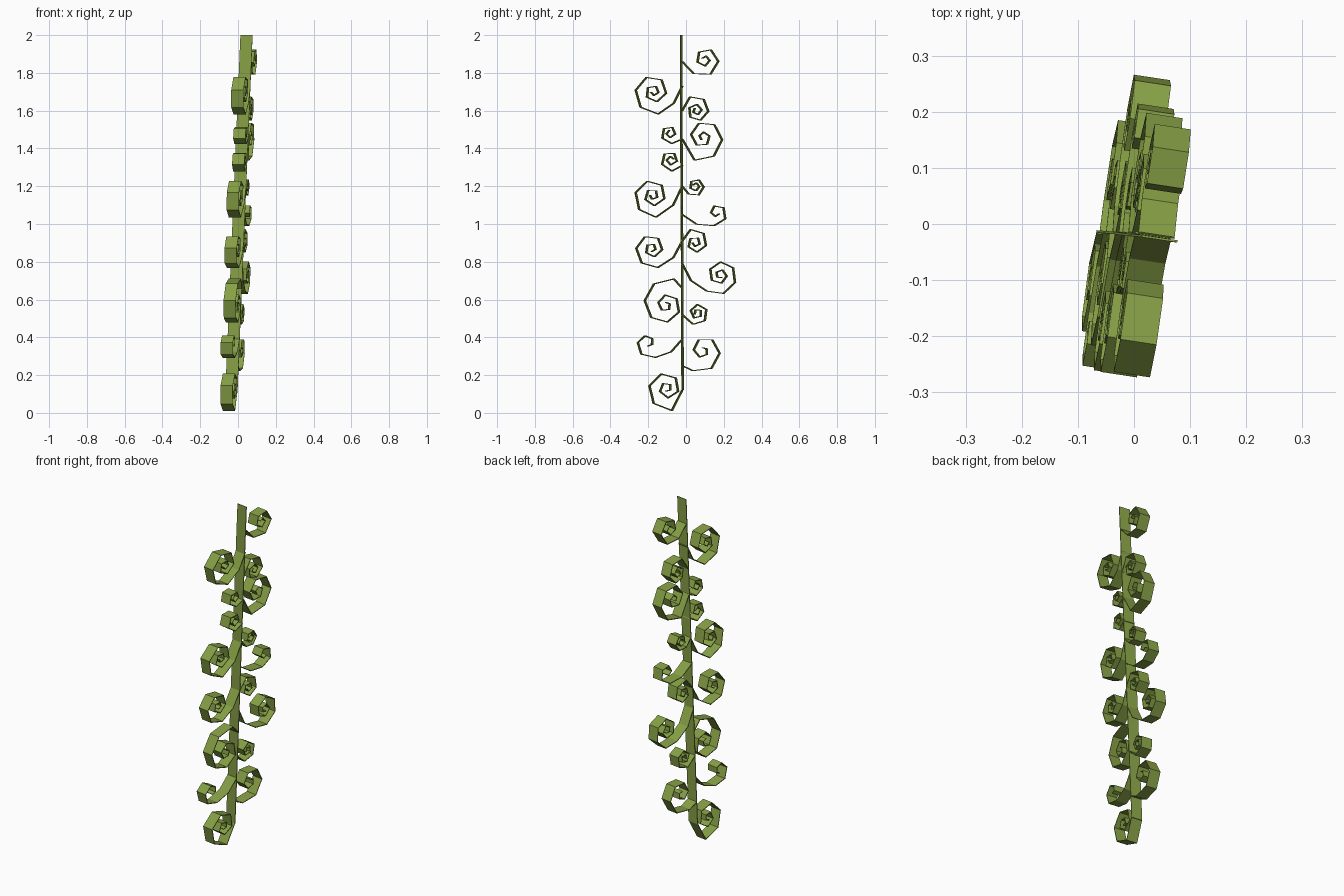
import bpy
from math import sin, cos, radians
from mathutils import Vector

if "Cube" in bpy.data.objects:
    bpy.data.objects.remove(bpy.data.objects["Cube"])

WIDTH, THICK = 0.065, 0.004
STEM_Y = -0.02

mat = bpy.data.materials.new("leaf_green")
mat.diffuse_color = (0.24, 0.35, 0.06, 1)
mat.use_nodes = True
mat.node_tree.nodes["Principled BSDF"].inputs["Base Color"].default_value = mat.diffuse_color


def place(x, y, z):
    # the whole vine is turned a little about z and leans to the right
    return (-0.04 + 0.043 * z + 0.99 * x + 0.15 * (y - STEM_Y), y - 0.15 * x, z)


def ribbon(name, pts):
    """Flat band following a y-z polyline, with mitred corners."""
    pts = [Vector(p) for p in pts]
    verts, faces = [], []
    for i, p in enumerate(pts):
        a = (p - pts[i - 1]).normalized() if i else None
        b = (pts[i + 1] - p).normalized() if i < len(pts) - 1 else None
        a, b = a or b, b or a
        t = (a + b).normalized()
        n = Vector((-t.y, t.x)) * THICK / 2 / max(0.5, t.dot(a))
        for sx, sn in ((-1, -1), (1, -1), (1, 1), (-1, 1)):
            q = p + n * sn
            verts.append(place(sx * WIDTH / 2, q.x, max(q.y, 0)))
    for i in range(len(pts) - 1):
        k = 4 * i
        for j in range(4):
            m = (j + 1) % 4
            faces.append((k + j, k + m, k + 4 + m, k + 4 + j))
    e = 4 * (len(pts) - 1)
    faces += [(3, 2, 1, 0), (e, e + 1, e + 2, e + 3)]
    me = bpy.data.meshes.new(name)
    me.from_pydata(verts, [], faces)
    me.materials.append(mat)
    ob = bpy.data.objects.new(name, me)
    bpy.context.collection.objects.link(ob)


def curl(name, side, root_z, u, z, r, start, step, n, up=1):
    """Spiral tendril; u is the outward distance of its centre from the stem."""
    spiral = []
    for i in range(n):
        a = radians(start + (step - 6) * i + 1.5 * i * i)  # turns tighten inwards
        k = 0.016 + (r - 0.016) * (1 - i / (n - 1)) ** 1.4
        spiral.append(Vector((u + k * cos(a), z + up * k * sin(a))))
    root = Vector((0, root_z))
    chord = spiral[0] - root
    pts = [root]
    # long tendrils get a sagging point on the way out
    if chord.length > 0.13:
        pts.append(root + chord / 2 + Vector((chord.y, -chord.x)) * 0.13 * up)
    ribbon(name, [(STEM_Y + side * p.x, p.y) for p in pts + spiral])


# stem
ribbon("stem", [(STEM_Y + 0.002, 0.12), (STEM_Y, 0.7), (STEM_Y - 0.004, 1.4), (STEM_Y - 0.006, 2.0)])

# root z, centre u, centre z, radius, start angle, step, points, direction
right = [
    (0.25, 0.11, 0.33, 0.12, -117, 57, 10, 1),
    (0.52, 0.08, 0.53, 0.065, -110, 68, 10, 1),
    (0.79, 0.20, 0.73, 0.11, -129, 54, 13, 1),
    (0.91, 0.07, 0.90, 0.075, -110, 65, 10, -1),
    (1.05, 0.18, 1.06, 0.07, -100, 70, 7, 1),
    (1.20, 0.07, 1.20, 0.055, -130, 65, 10, 1),
    (1.45, 0.11, 1.46, 0.13, -110, 54, 12, 1),
    (1.60, 0.075, 1.60, 0.08, -115, 62, 11, -1),
    (1.86, 0.12, 1.87, 0.095, -129, 64, 10, 1),
]
left = [
    (0.12, 0.08, 0.13, 0.12, -102, 58, 12, 1),
    (0.39, 0.18, 0.37, 0.085, -116, 62, 7, 1),
    (0.66, 0.085, 0.57, 0.145, -106, 50, 13, -1),
    (0.91, 0.16, 0.87, 0.105, -107, 57, 12, 1),
    (1.20, 0.155, 1.15, 0.115, -98, 57, 13, 1),
    (1.31, 0.06, 1.34, 0.06, -95, 72, 9, 1),
    (1.45, 0.065, 1.48, 0.055, -100, 72, 8, 1),
    (1.73, 0.15, 1.70, 0.12, -101, 56, 13, 1),
]
for side, label, rows in ((1, "right_curl", right), (-1, "left_curl", left)):
    for i, row in enumerate(rows):
        curl(f"{label}_{i + 1}", side, *row)
